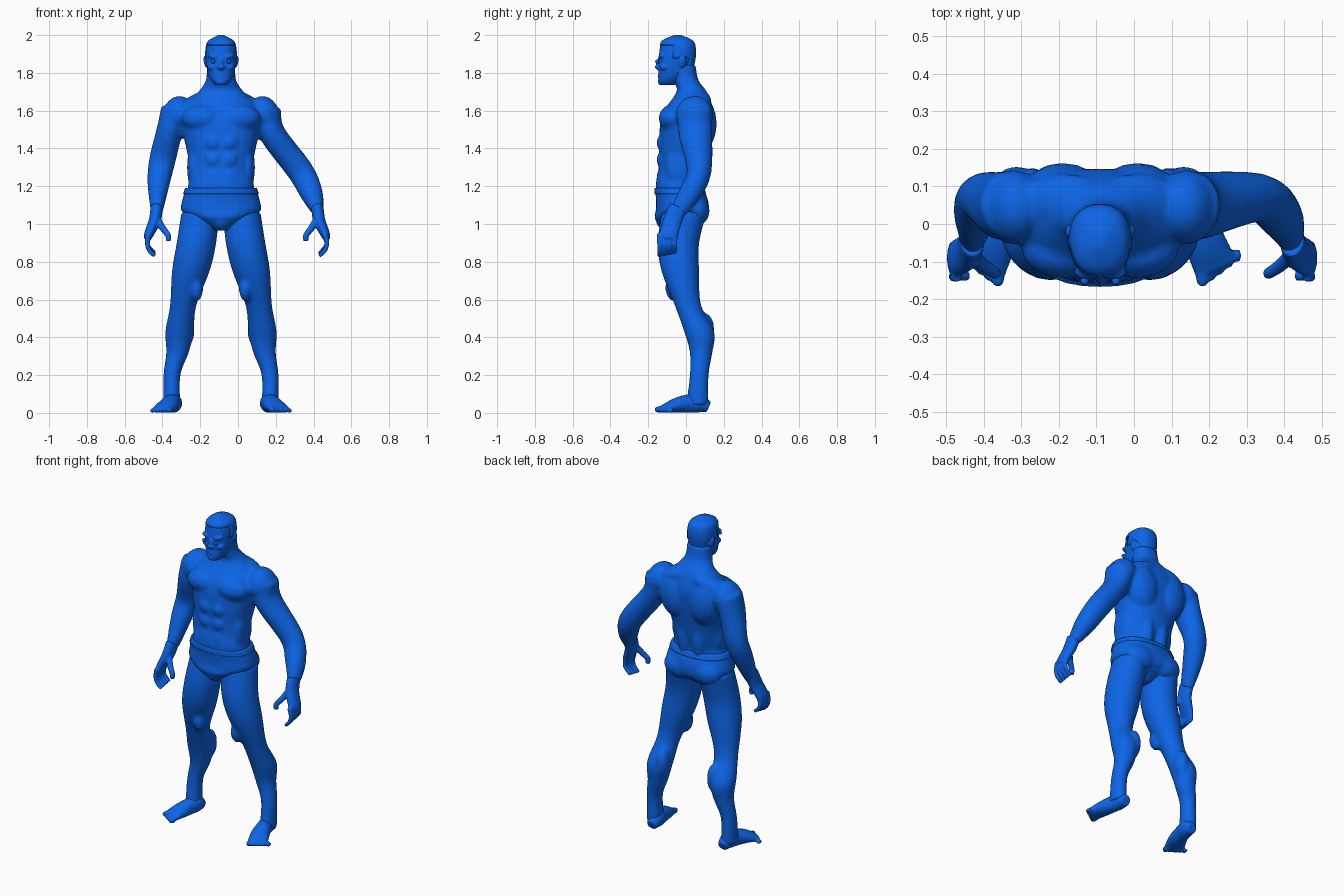
import bpy, bmesh
from math import sin, cos, tau
from mathutils import Vector, Matrix

cube = bpy.data.objects.get("Cube")
if cube:
    bpy.data.objects.remove(cube, do_unlink=True)

MIDLINE = -0.09  # the body axis sits off centre because one arm reaches out
blue = bpy.data.materials.new("blue")
blue.use_nodes = True
blue.diffuse_color = (0.004, 0.13, 0.8, 1)
blue.node_tree.nodes["Principled BSDF"].inputs["Base Color"].default_value = blue.diffuse_color


def spline(rows, steps=4):
    """Smooth the section rows with a Catmull-Rom curve."""
    points = [Vector(row) for row in rows]
    smooth = []
    for i in range(len(points) - 1):
        before, start, end = points[max(i - 1, 0)], points[i], points[i + 1]
        after = points[min(i + 2, len(points) - 1)]
        for step in range(steps):
            t = step / steps
            leave, arrive = (end - before) / 2, (after - start) / 2
            bend = (end - start) * 3 - leave * 2 - arrive
            settle = (start - end) * 2 + leave + arrive
            smooth.append(start + leave * t + bend * t * t + settle * t * t * t)
    return smooth + [points[-1]]


def loft(bm, rows, sign=1, level=False, across=(0, 1, 0), power=2, sides=20):
    """Skin rounded sections given as x, y, z, width radius, depth radius."""
    path = spline(rows)
    rings = []
    for i, row in enumerate(path):
        centre, width, depth = Vector(row[:3]), row[3], row[4]
        behind, ahead = path[max(i - 1, 0)], path[min(i + 1, len(path) - 1)]
        along = Vector((0, 0, 1)) if level else Vector((ahead - behind)[:3]).normalized()
        side = Vector(across).cross(along).normalized()
        front = along.cross(side)
        ring = []
        for k in range(sides):
            c, s = cos(tau * k / sides), sin(tau * k / sides)
            reach = (abs(c) ** power + abs(s) ** power) ** (-1 / power)
            p = centre + (side * c * width + front * s * depth) * reach
            ring.append(bm.verts.new((p.x * sign, p.y, max(p.z, 0))))
        rings.append(ring)
    for low, high in zip(rings, rings[1:]):
        for k in range(sides):
            bm.faces.new((low[k - 1], low[k], high[k], high[k - 1]))
    bm.faces.new(rings[0])
    bm.faces.new(rings[-1])


def column(bm, rows, margin=0):
    """Upright centred form from rows of height, y, half width, half depth."""
    sections = [(0, y, z, width + margin, depth + margin) for z, y, width, depth in rows]
    loft(bm, sections, level=True, power=2.3, sides=28)


def finger(bm, points, radius, sign):
    """Digit that tapers towards its tip."""
    last = len(points) - 1
    rows = []
    for i, point in enumerate(points):
        r = radius * (1 - 0.3 * i / last)
        rows.append((*point, r, r))
    loft(bm, rows, sign, sides=10)


def ball(bm, centre, size, signs=(1, -1), tilt=0):
    for sign in signs:
        place = Matrix.Translation((centre[0] * sign, centre[1], centre[2]))
        turn = Matrix.Rotation(tilt * sign, 4, "Y")
        bmesh.ops.create_uvsphere(bm, u_segments=16, v_segments=10, radius=1,
                                  matrix=place @ turn @ Matrix.Diagonal((*size, 1)))


def middle(bm, centre_y, centre_z, size):
    """Single rounded form on the midline."""
    ball(bm, (0, centre_y, centre_z), size, signs=(1,))


def finish(name, bm, voxel=0):
    """Make the object; a voxel size fuses its pieces into one skin."""
    bmesh.ops.recalc_face_normals(bm, faces=bm.faces)
    for face in bm.faces:
        face.smooth = True
    mesh = bpy.data.meshes.new(name)
    bm.to_mesh(mesh)
    bm.free()
    mesh.materials.append(blue)
    ob = bpy.data.objects.new(name, mesh)
    ob.location.x = MIDLINE
    bpy.context.collection.objects.link(ob)
    if voxel:
        fuse = ob.modifiers.new("fuse", "REMESH")
        fuse.mode = "VOXEL"
        fuse.voxel_size = voxel
        fuse.use_smooth_shade = True
        relax = ob.modifiers.new("relax", "SMOOTH")
        relax.iterations = 2
    return ob


# Torso and neck
body = bmesh.new()
column(body, [(1, -.02, .1, .1), (1.06, -.02, .19, .12), (1.2, -.04, .175, .12),
              (1.3, -.02, .165, .125), (1.5, 0, .205, .14), (1.6, .015, .21, .13),
              (1.7, .03, .12, .08), (1.76, 0, .08, .066), (1.84, -.015, .076, .066)])
chest, shoulder = (.095, -.065, 1.56), (.23, .045, 1.58)
ball(body, chest, (.115, .08, .075))
ball(body, shoulder, (.08, .1, .1), tilt=-.3)
upper_back, trapezius, lower_back, flank = (.1, .075, 1.53), (.1, .06, 1.65), (.05, .05, 1.28), (.14, -.03, 1.3)
ball(body, upper_back, (.11, .088, .15), tilt=.15)
ball(body, trapezius, (.13, .075, .05), tilt=.35)
ball(body, lower_back, (.05, .06, .16))
ball(body, flank, (.04, .08, .13))
for row in range(3):
    stomach = (.042, -.12, 1.25 + .09 * row)
    ball(body, stomach, (.045, .037, .046))

# Legs
for sign in (1, -1):
    loft(body, [(.11, -.01, 1.06, .1, .12), (.13, -.04, .9, .105, .11), (.16, -.03, .75, .1, .1),
                (.2, .01, .57, .07, .07), (.22, .07, .43, .075, .08), (.23, .08, .32, .06, .06),
                (.26, .07, .2, .045, .05), (.26, .06, .04, .045, .06)], sign, level=True)
kneecap, inner_thigh, inner_calf = (.21, -.01, .57), (.13, -.06, .66), (.18, .1, .44)
ball(body, kneecap, (.045, .04, .05))
ball(body, inner_thigh, (.035, .05, .07))
ball(body, inner_calf, (.04, .05, .09))

# Arms and hands: the right arm hangs, the left swings outward
arm_widths = (.08, .07, .07, .06, .033)
arm_depths = (.09, .09, .065, .06, .045)
right_arm = [(.24, .05, 1.6), (.27, .05, 1.5), (.31, .07, 1.34), (.33, .03, 1.22), (.34, -.04, 1.07)]
left_arm = [(.24, .05, 1.6), (.27, .05, 1.48), (.42, .07, 1.28), (.48, .02, 1.16), (.51, -.04, 1.07)]
for name, sign, arm in (("right_hand", -1, right_arm), ("left_hand", 1, left_arm)):
    loft(body, [(*p, w, d) for p, w, d in zip(arm, arm_widths, arm_depths)], sign)
    wrist = Vector(arm[-1])

    def from_wrist(*offsets):
        return [wrist + Vector(offset) for offset in offsets]

    hand = bmesh.new()
    palm = from_wrist((0, 0, .02), (.01, -.03, -.05), (.04, -.05, -.12), (.05, -.055, -.15))
    thickness = (.033, .032, .026, .018)
    loft(hand, [(*p, t, .05) for p, t in zip(palm, thickness)], sign)
    for i in range(4):
        y = -.1 + .027 * i
        tip = -.24 + .005 * i
        finger(hand, from_wrist((.04, y, -.12), (.05, y, -.17), (.04, y, tip + .03), (.01, y, tip)),
               .015, sign)
    thumb = from_wrist((0, -.04, -.04), (-.03, -.07, -.09), (-.06, -.09, -.13), (-.06, -.09, -.16))
    finger(hand, thumb, .02, sign)
    finish(name, hand, .006)
finish("body", body, .012)

# Feet, splayed outward, with toes
feet = bmesh.new()
for sign in (1, -1):
    loft(feet, [(.25, .12, .03, .03, .03), (.25, .07, .05, .045, .05), (.26, .02, .05, .045, .05),
                (.28, -.05, .04, .055, .04), (.31, -.12, .02, .06, .02)], sign, across=(0, 0, 1))
for i in range(5):
    r = .018 - .0015 * i
    toe = (.272 + .023 * i, -.14 + .014 * i, r)
    ball(feet, toe, (r, r * 1.6, r))
finish("feet", feet, .007)

# Trunks with a waistband and a raised hem
trunks = bmesh.new()
column(trunks, [(.965, -.05, .035, .07), (1.03, -.03, .15, .135), (1.07, -.02, .21, .14),
                (1.12, -.02, .206, .138), (1.19, -.035, .187, .13)])
buttock = (.09, .055, 1.07)
ball(trunks, buttock, (.105, .07, .08))
middle(trunks, -.1, 1.02, (.055, .06, .055))
finish("trunks", trunks, .01)
waistband = bmesh.new()
column(waistband, [(1.16, -.03, .2, .137), (1.19, -.035, .19, .132)])
finish("waistband", waistband)

# Head with brow, cheeks, nose, lips, chin and ears
skull = [(1.735, -.1, .03, .04), (1.76, -.085, .052, .062), (1.8, -.06, .07, .085),
         (1.86, -.05, .08, .095), (1.92, -.045, .08, .095), (1.97, -.045, .065, .08),
         (2, -.045, .01, .015)]
head = bmesh.new()
column(head, skull)
brow, cheek, ear = (.035, -.128, 1.885), (.045, -.11, 1.83), (.08, -.02, 1.86)
ball(head, brow, (.036, .02, .012), tilt=-.2)
ball(head, cheek, (.028, .03, .02))
ball(head, ear, (.012, .02, .033), tilt=.15)
middle(head, -.142, 1.845, (.012, .018, .035))
middle(head, -.148, 1.83, (.02, .018, .012))
for lip in (1.79, 1.778):
    middle(head, -.135, lip, (.026, .014, .007))
middle(head, -.128, 1.752, (.028, .022, .018))
finish("head", head, .006)

# Close-cropped hair: the upper and rear part of the skull, slightly raised
hair = bmesh.new()
column(hair, skull, margin=.003)
bare = []
for face in hair.faces:
    spot = face.calc_center_median()
    hairline = 1.945 if spot.y < -.07 else 1.87 if spot.y < .01 else 1.8
    if spot.z < hairline:
        bare.append(face)
bmesh.ops.delete(hair, geom=bare, context="FACES")
shell = finish("hair", hair).modifiers.new("thickness", "SOLIDIFY")
shell.thickness = .005

# Eyes sit proud of the face
eyes = bmesh.new()
eye = (.042, -.152, 1.86)
ball(eyes, eye, (.011, .011, .011))
finish("eyes", eyes)
